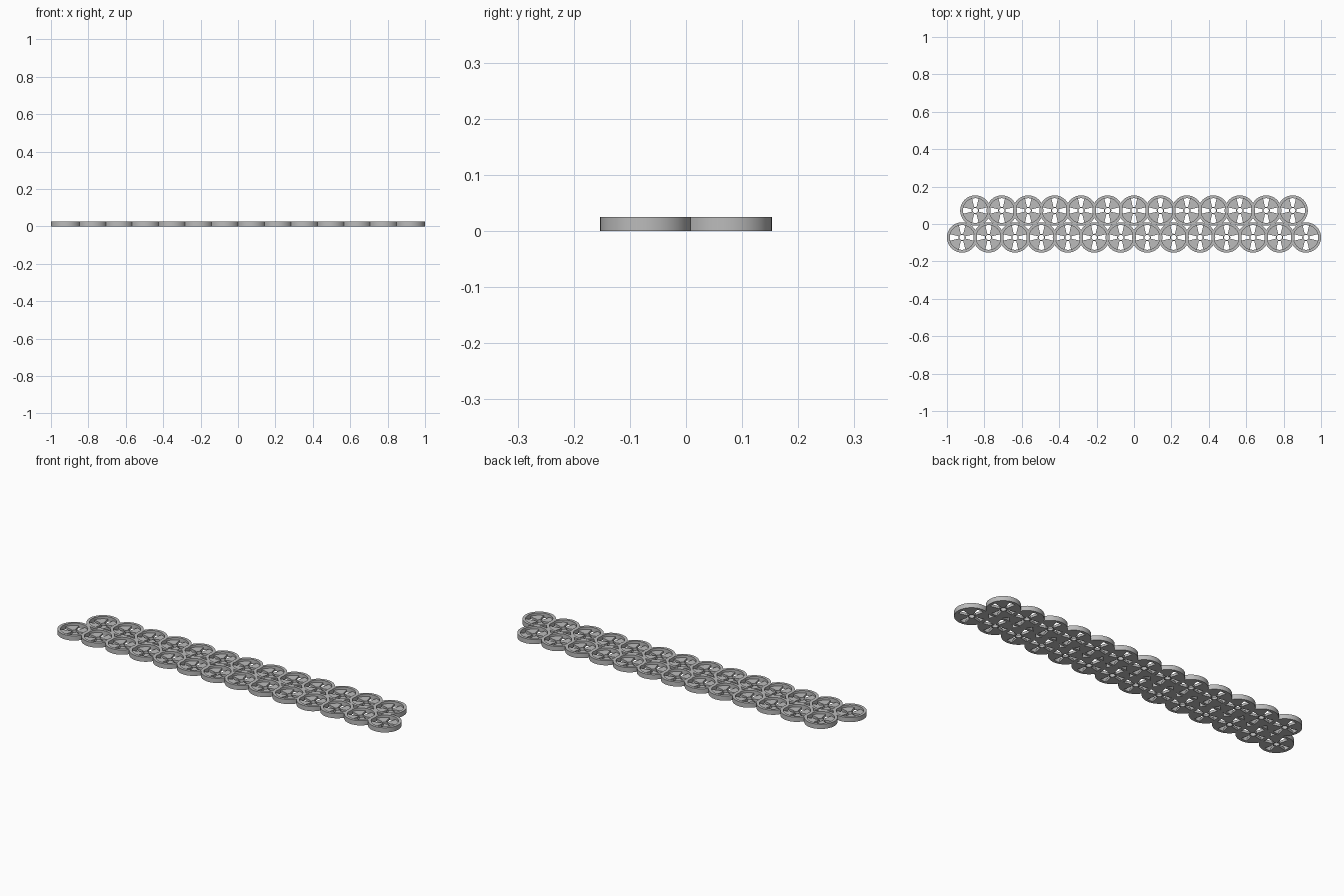
import bpy, bmesh, math

cube = bpy.data.objects.get("Cube")
if cube:
    bpy.data.objects.remove(cube, do_unlink=True)

R, RIM, HEIGHT = 0.081, 0.066, 0.025
PITCH, ROW_Y = 0.1414, 0.072

grey = bpy.data.materials.new("plain grey")
grey.use_nodes = True
grey.diffuse_color = (0.5, 0.5, 0.5, 1)
grey.node_tree.nodes["Principled BSDF"].inputs["Base Color"].default_value = (0.5, 0.5, 0.5, 1)


def polar(r, a):
    return r * math.cos(a), r * math.sin(a)


def prism(bm, outline, z0, z1):
    """Closed upright solid from a flat outline."""
    low = [bm.verts.new((x, y, z0)) for x, y in outline]
    high = [bm.verts.new((x, y, z1)) for x, y in outline]
    bm.faces.new(low[::-1])
    bm.faces.new(high)
    n = len(outline)
    for i in range(n):
        j = (i + 1) % n
        bm.faces.new((low[i], low[j], high[j], high[i]))


def ring(bm, inner, outer, z0, z1, n=48):
    """Square-section ring swept round the axis."""
    section = [(inner, z0), (outer, z0), (outer, z1), (inner, z1)]
    loops = [[bm.verts.new((*polar(r, math.tau * i / n), z)) for r, z in section]
             for i in range(n)]
    for i in range(n):
        a, b = loops[i], loops[(i + 1) % n]
        for k in range(4):
            m = (k + 1) % 4
            bm.faces.new((a[k], b[k], b[m], a[m]))


# One wheel: raised rim, four recessed paddles, thin cross spokes
bm = bmesh.new()
ring(bm, RIM, R, 0, HEIGHT)
for k in range(4):
    mid = math.pi / 4 + k * math.pi / 2
    arc = [polar(RIM + 0.002, mid + math.radians(d)) for d in range(-30, 31, 6)]
    tip = [polar(0.018, mid + math.radians(d)) for d in (25, -25)]
    prism(bm, arc + tip, 0, HEIGHT * 0.5)
ring(bm, 0.014, 0.02, 0, HEIGHT * 0.5, 24)
bmesh.ops.recalc_face_normals(bm, faces=bm.faces)
mesh = bpy.data.meshes.new("wheel")
bm.to_mesh(mesh)
bm.free()
mesh.materials.append(grey)

# Two staggered rows of wheels
for row, count, y in (("front", 14, -ROW_Y), ("back", 13, ROW_Y)):
    for i in range(count):
        wheel = bpy.data.objects.new(f"{row}_wheel_{i + 1}", mesh)
        wheel.location = ((i - (count - 1) / 2) * PITCH, y, 0)
        bpy.context.collection.objects.link(wheel)

first = bpy.data.objects["front_wheel_1"]
bpy.context.view_layer.objects.active = first
first.select_set(True)
bpy.ops.object.shade_smooth_by_angle(angle=math.radians(30))
